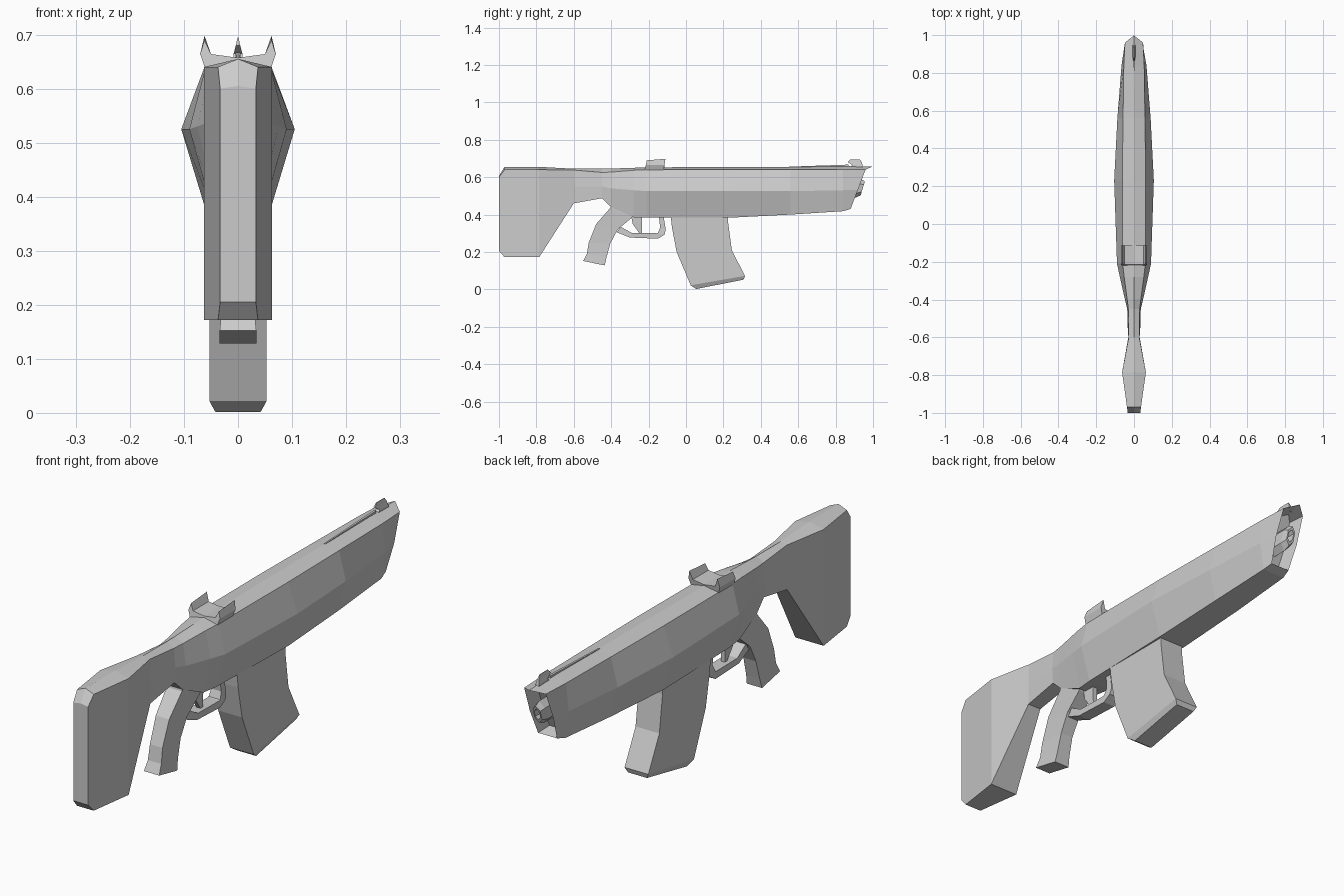
import bpy, bmesh, math


def loft(name, rings, recess=False):
    """Skin a list of equal-length vertex rings and cap both ends."""
    bm = bmesh.new()
    vs = [[bm.verts.new(p) for p in r] for r in rings]
    n = len(rings[0])
    for a, b in zip(vs, vs[1:]):
        for i in range(n):
            j = (i + 1) % n
            bm.faces.new((a[i], a[j], b[j], b[i]))
    bm.faces.new(vs[0])
    end = bm.faces.new(vs[-1])
    bmesh.ops.recalc_face_normals(bm, faces=bm.faces[:])
    if recess:
        bmesh.ops.inset_region(bm, faces=[end], thickness=0.014, use_even_offset=True)
        bmesh.ops.translate(bm, verts=end.verts[:], vec=(0, -0.06, 0))
    mesh = bpy.data.meshes.new(name)
    bm.to_mesh(mesh)
    bm.free()
    ob = bpy.data.objects.new(name, mesh)
    bpy.context.collection.objects.link(ob)
    return ob


def band(name, rows):
    """Loft rectangles: each row is back (y, z), front (y, z), half width."""
    return loft(name, [[(-w, ya, za), (w, ya, za), (w, yb, zb), (-w, yb, zb)]
                       for ya, za, yb, zb, w in rows])


# Stock, receiver and handguard as one faceted shell
# y, ridge z, top edge x z, waist x z, bottom x z
sections = [
    (-1.00, .605, .033, .60, .033, .42, .033, .205),
    (-.97, .655, .037, .64, .037, .42, .037, .172),
    (-.785, .655, .063, .64, .063, .42, .063, .172),
    (-.60, .645, .028, .638, .030, .55, .030, .46),
    (-.45, .645, .030, .625, .036, .55, .032, .487),
    (-.40, .646, .036, .627, .048, .54, .035, .44),
    (-.28, .650, .052, .637, .075, .53, .042, .385),
    (-.21, .652, .060, .64, .090, .525, .050, .383),
    (.23, .655, .062, .64, .105, .525, .062, .383),
    (.56, .655, .058, .64, .088, .525, .058, .40),
    (.84, .660, .054, .64, .066, .53, .050, .418),
    (.96, .657, .048, .64, .052, .53, .042, .43),
]
rings = []
for k, (y, zr, xe, ze, xm, zm, xb, zb) in enumerate(sections):
    shear = 0.38 if k == len(sections) - 1 else 0
    side = [(xe, y, ze), (xm, y + (zm - .64) * shear, zm), (xb, y + (zb - .64) * shear, zb)]
    rings.append([(0, y + shear * .1, zr)] + side + [(-x, a, b) for x, a, b in reversed(side)])
loft("body_shell", rings, recess=True)

# Muzzle tube with a hollow tip
hexagon = [(math.sin(i * math.pi / 3), math.cos(i * math.pi / 3)) for i in range(6)]
loft("muzzle", [[(c * r * .026, y + s * r * .015, .54 + s * r * .05) for c, s in hexagon]
                for y, r in ((.85, 1), (.92, 1), (.945, .75), (.945, .5), (.90, .45))])

# Curved magazine
band("magazine", [
    (-.085, .42, .225, .42, .053), (-.075, .33, .225, .36, .053),
    (-.05, .20, .245, .21, .053), (.025, .022, .315, .072, .053),
    (.055, .002, .308, .052, .042)])

# Pistol grip
band("grip", [
    (-.40, .46, -.27, .42, .034), (-.405, .435, -.29, .383, .034),
    (-.48, .35, -.365, .32, .030), (-.52, .25, -.405, .245, .028),
    (-.53, .19, -.425, .17, .030), (-.55, .152, -.435, .128, .034)])

# Trigger guard loop and trigger
band("trigger_guard", [
    (-.37, .305, -.35, .335, .022), (-.30, .277, -.29, .302, .026),
    (-.15, .271, -.155, .300, .026), (-.115, .292, -.150, .302, .026),
    (-.108, .32, -.138, .33, .022), (-.12, .39, -.145, .39, .020)])
band("trigger", [
    (-.295, .40, -.235, .40, .010), (-.285, .35, -.235, .36, .010),
    (-.25, .30, -.235, .30, .008)])

# Rear sight: trough with two upright ears
ears = []
for y0, y1, top in ((-.22, -.21, .69), (-.12, -.11, .698)):
    m = (y0 + y1) / 2
    side = [(.050, m, .664), (.062, y1, top), (.070, m, .664), (.060, y0, .635)]
    ears.append([(0, m, .657)] + side + [(-x, y, z) for x, y, z in reversed(side)])
loft("rear_sight", ears)

# Front sight blade and its low ramp
band("front_sight", [
    (.88, .695, .93, .695, .001), (.865, .68, .94, .68, .004),
    (.89, .665, .945, .66, .008), (.87, .645, .95, .645, .009)])
band("sight_ramp", [
    (.55, .645, .55, .656, .003), (.87, .645, .87, .667, .005)])
